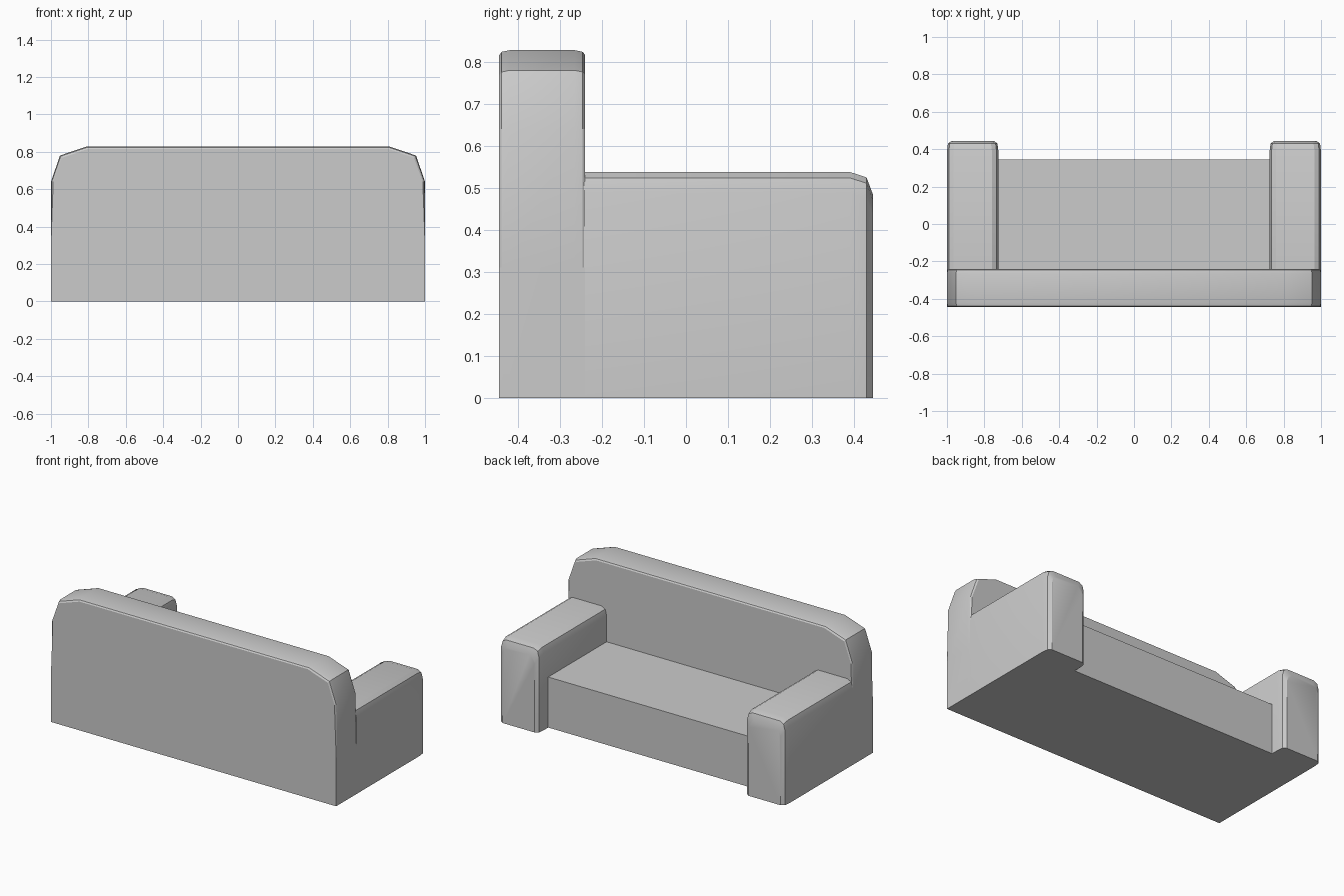
import bpy, bmesh

if "Cube" in bpy.data.objects:
    bpy.data.objects.remove(bpy.data.objects["Cube"])


def loft(name, loops, mirror=False):
    """Skin a solid through matching closed loops of 3D points."""
    bm = bmesh.new()
    rings = [[bm.verts.new(p) for p in loop] for loop in loops]
    n = len(rings[0])
    for a, b in zip(rings, rings[1:]):
        for i in range(n):
            j = (i + 1) % n
            bm.faces.new((a[i], a[j], b[j], b[i]))
    bm.faces.new(rings[0])
    bm.faces.new(rings[-1])
    bmesh.ops.recalc_face_normals(bm, faces=bm.faces)
    mesh = bpy.data.meshes.new(name)
    bm.to_mesh(mesh)
    bm.free()
    obj = bpy.data.objects.new(name, mesh)
    bpy.context.collection.objects.link(obj)
    if mirror:
        obj.modifiers.new("mirror", 'MIRROR')
    bpy.ops.object.select_all(action='DESELECT')
    obj.select_set(True)
    bpy.context.view_layer.objects.active = obj
    bpy.ops.object.shade_smooth_by_angle(angle=0.44)
    return obj


# Backrest: rounded-top panel whose rim softens above the seat line
half = [(1, 0), (1, 0.31), (1, 0.64), (0.952, 0.78), (0.81, 0.828)]
outline = half + [(-x, z) for x, z in reversed(half)]


def back_loop(y, inset):
    loop = []
    for x, z in outline:
        k = inset if z > 0.4 else 0
        loop.append((x * (1 - k), y, z - (k if z > 0.7 else 0)))
    return loop


loft("backrest", [back_loop(y, k) for y, k in (
    (-0.445, 0.012), (-0.439, 0.004), (-0.42, 0),
    (-0.265, 0), (-0.246, 0.004), (-0.24, 0.012))])


# Armrests: softened top and front edges
def arm_loop(y, inset, top):
    a, b = 0.725 + inset, 1 - inset
    return [(a, y, 0), (a, y, top - 0.05), (a + 0.01, y, top - 0.014),
            (a + 0.035, y, top), (b - 0.035, y, top),
            (b - 0.01, y, top - 0.014), (b, y, top - 0.05), (b, y, 0)]


loft("armrest", [arm_loop(y, k, t) for y, k, t in (
    (-0.243, 0, 0.538), (0.39, 0, 0.538), (0.43, 0.005, 0.525),
    (0.445, 0.025, 0.485))], mirror=True)

# Seat block between the arms
loft("seat", [[(-0.73, y, 0), (-0.73, y, 0.32), (0.73, y, 0.32), (0.73, y, 0)]
              for y in (-0.25, 0.345)])
